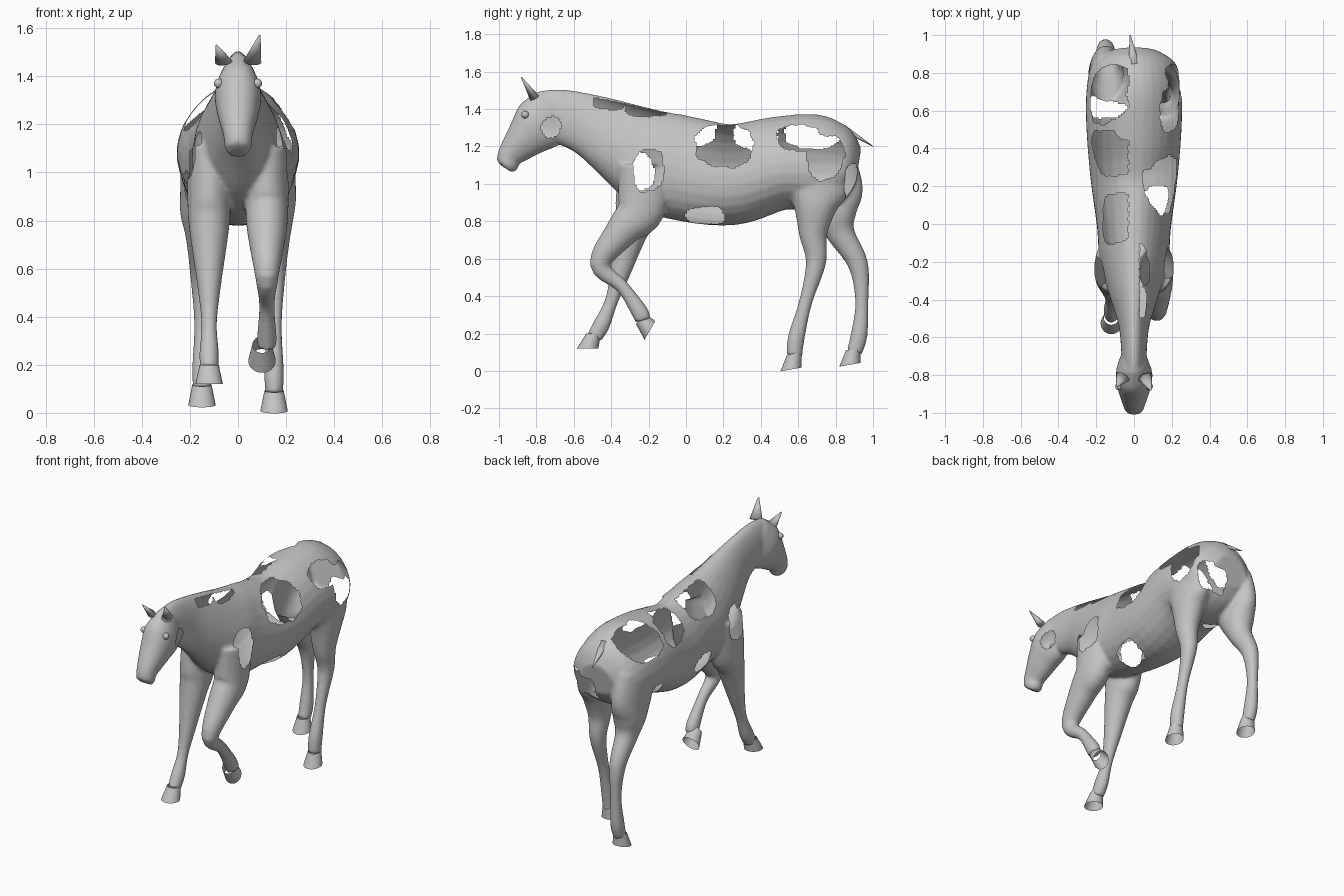
import bpy
import bmesh
import math
from mathutils import Matrix, Vector, noise

default_cube = bpy.data.objects.get("Cube")
if default_cube:
    bpy.data.objects.remove(default_cube, do_unlink=True)

# One plain coat colour
grey = (0.55, 0.55, 0.55, 1)
coat = bpy.data.materials.new("plain_grey")
coat.use_nodes = True
coat.diffuse_color = grey
coat.node_tree.nodes["Principled BSDF"].inputs["Base Color"].default_value = grey


def smooth_path(stations, steps):
    """Catmull-Rom interpolation of every value along a list of stations."""
    result = []
    last = len(stations) - 1
    for i in range(last):
        before, start = stations[max(i - 1, 0)], stations[i]
        end, after = stations[i + 1], stations[min(i + 2, last)]
        for step in range(steps):
            t = step / steps
            result.append([
                b + t / 2 * (c - a + t * (2 * a - 5 * b + 4 * c - d + t * (3 * (b - c) + d - a)))
                for a, b, c, d in zip(before, start, end, after)])
    result.append(stations[last])
    return result


def loft(bm, stations, x=0, egg=0, steps=5, sides=28, reach=1):
    """Skin rings square to a path; a station is y, z, half depth, half width."""
    path = smooth_path(stations, steps)
    centres = [Vector((x, station[0], station[1])) for station in path]
    rings = []
    for i, (_, _, depth, width) in enumerate(path):
        along = centres[min(i + reach, len(path) - 1)] - centres[max(i - reach, 0)]
        up = Vector((0, -along.z, along.y)).normalized()
        ring = []
        for k in range(sides):
            angle = math.tau * k / sides
            spread = width * math.sin(angle) * (1 - egg * math.cos(angle))
            offset = up * depth * math.cos(angle) + Vector((spread, 0, 0))
            ring.append(bm.verts.new(centres[i] + offset))
        rings.append(ring)
    for lower, upper in zip(rings, rings[1:]):
        for k in range(sides):
            n = (k + 1) % sides
            bm.faces.new((lower[k], lower[n], upper[n], upper[k]))
    bm.faces.new(rings[0])
    bm.faces.new(rings[-1])


def loft_leg(bm, joints, radii, x):
    """A leg is a chain of joints; its width follows the radius, capped at the top."""
    loft(bm, [(y, z, r, min(r * 0.9, 0.09)) for (y, z), r in zip(joints, radii)], x)


def make_object(name, bm):
    bmesh.ops.recalc_face_normals(bm, faces=bm.faces[:])
    mesh = bpy.data.meshes.new(name)
    bm.to_mesh(mesh)
    bm.free()
    mesh.materials.append(coat)
    mesh.shade_smooth()
    obj = bpy.data.objects.new(name, mesh)
    bpy.context.collection.objects.link(obj)
    return obj


# Neck and trunk, from poll to rump
trunk = [
    (-.81, 1.4, .1, .055), (-.7, 1.37, .14, .065), (-.53, 1.32, .165, .08),
    (-.35, 1.23, .215, .13), (-.17, 1.13, .27, .18), (0, 1.08, .28, .195),
    (.25, 1.05, .27, .23), (.5, 1.11, .25, .25), (.7, 1.11, .26, .25),
    (.85, 1.1, .2, .22), (.92, 1.09, .1, .12)]

# Head, from poll to lips
head = [
    (-.7, 1.4, .13, .06), (-.78, 1.32, .15, .095), (-.86, 1.24, .11, .085),
    (-.94, 1.15, .07, .06), (-.95, 1.1, .055, .055), (-.96, 1.08, .035, .04)]

# Leg joints from the body down: the left foreleg is raised, the others stand
front_radii = (.14, .13, .09, .055, .036, .045, .042)
hind_radii = (.18, .17, .115, .075, .054, .036, .045, .042)
front_left = [(-.22, 1.1), (-.24, .87), (-.34, .75), (-.46, .57),
              (-.34, .45), (-.25, .32), (-.23, .27)]
front_right = [(-.22, 1.1), (-.25, .87), (-.29, .75), (-.35, .53),
               (-.4, .37), (-.45, .25), (-.49, .18)]
hind_left = [(.69, 1.1), (.7, .97), (.69, .87), (.68, .73),
             (.695, .58), (.64, .37), (.59, .18), (.58, .08)]
hind_right = [(.73, 1.1), (.78, .95), (.8, .83), (.83, .73),
              (.92, .57), (.94, .37), (.925, .19), (.9, .1)]

# Fuse the parts into one relaxed skin
bm = bmesh.new()
loft(bm, trunk, egg=0.15, reach=3)
loft(bm, head, egg=0.1)
loft_leg(bm, front_left, front_radii, 0.12)
loft_leg(bm, front_right, front_radii, -0.12)
loft_leg(bm, hind_left, hind_radii, 0.15)
loft_leg(bm, hind_right, hind_radii, -0.15)
body = make_object("body", bm)
remesh = body.modifiers.new("fuse", 'REMESH')
remesh.mode = 'VOXEL'
remesh.voxel_size = 0.01
relax = body.modifiers.new("relax", 'SMOOTH')
relax.iterations = 6
depsgraph = bpy.context.evaluated_depsgraph_get()
skin = bpy.data.meshes.new_from_object(body.evaluated_get(depsgraph))
body.modifiers.clear()
body.data = skin
skin.materials.clear()
skin.materials.append(coat)

# Torn openings on each flank: y, z, half length, half height
left_holes = {
    "shoulder": (-.2, 1.07, .08, .11),
    "ribs": (.2, 1.2, .16, .11),
    "upper_rump": (.6, 1.25, .11, .07),
    "lower_rump": (.75, 1.14, .1, .12),
    "buttock": (.89, 1, .04, .1),
    "belly": (.1, .83, .1, .05),
    "upper_mane": (-.4, 1.44, .1, .04),
    "lower_mane": (-.22, 1.4, .12, .04),
    "cheek": (-.72, 1.3, .05, .06),
}
right_holes = {
    "withers": (.02, 1.29, .13, .1),
    "loin": (.38, 1.27, .12, .09),
    "rump": (.68, 1.28, .15, .09),
    "shoulder": (-.25, 1.06, .08, .1),
    "thigh": (.62, .93, .06, .07),
    "belly": (.12, .95, .1, .05),
}


def is_torn(point):
    if abs(point.x) < 0.03:
        return False
    ragged = 1 + 0.5 * noise.noise(point * 14)
    flank = left_holes if point.x > 0 else right_holes
    return any(
        abs((point.y - y) / length) ** 2.5 + abs((point.z - z) / height) ** 2.5 < ragged
        for y, z, length, height in flank.values())


bm = bmesh.new()
bm.from_mesh(skin)
torn = [face for face in bm.faces if is_torn(face.calc_center_median())]
bmesh.ops.delete(bm, geom=torn, context='FACES')
bm.to_mesh(skin)
bm.free()
skin.shade_smooth()


def add_hoof(name, location, pitch):
    """Hollow flared cone, leaning towards the toe and pitched with the foot."""
    bm = bmesh.new()
    bmesh.ops.create_cone(bm, segments=24, radius1=0.057, radius2=0.04, depth=0.08)
    for vert in bm.verts:
        vert.co.y += vert.co.z * 0.4
    turn = Matrix.Rotation(math.radians(pitch), 4, 'X')
    bm.transform(Matrix.Translation(location) @ turn)
    make_object(name, bm)


def add_spike(name, base, tip, radius):
    """Flattened cone from a base point to a tip."""
    base, tip = Vector(base), Vector(tip)
    along = tip - base
    bm = bmesh.new()
    bmesh.ops.create_cone(bm, cap_ends=True, segments=16, radius1=radius,
                          radius2=radius / 10, depth=along.length)
    turn = along.to_track_quat('Z', 'Y').to_matrix().to_4x4()
    squash = Matrix.Diagonal((1, 0.6, 1, 1))
    bm.transform(Matrix.Translation((base + tip) / 2) @ turn @ squash)
    make_object(name, bm)


# Hooves
add_hoof("front_left_hoof", (.1, -.22, .25), 60)
add_hoof("front_right_hoof", (-.12, -.51, .16), 0)
add_hoof("hind_left_hoof", (.15, .57, .05), 10)
add_hoof("hind_right_hoof", (-.15, .885, .075), 10)

# Ears, the right one folded short, and the torn tail stub
add_spike("left_ear", (.06, -.81, 1.46), (.09, -.88, 1.57), .04)
add_spike("right_ear", (-.06, -.81, 1.46), (-.09, -.86, 1.53), .04)
add_spike("tail_stub", (0, .84, 1.3), (-.02, 1, 1.2), .03)

# Eyes
for side, name in ((-1, "right_eye"), (1, "left_eye")):
    bm = bmesh.new()
    bmesh.ops.create_uvsphere(bm, u_segments=16, v_segments=10, radius=0.02)
    bm.transform(Matrix.Translation((side * 0.08, -.86, 1.37)))
    make_object(name, bm)
